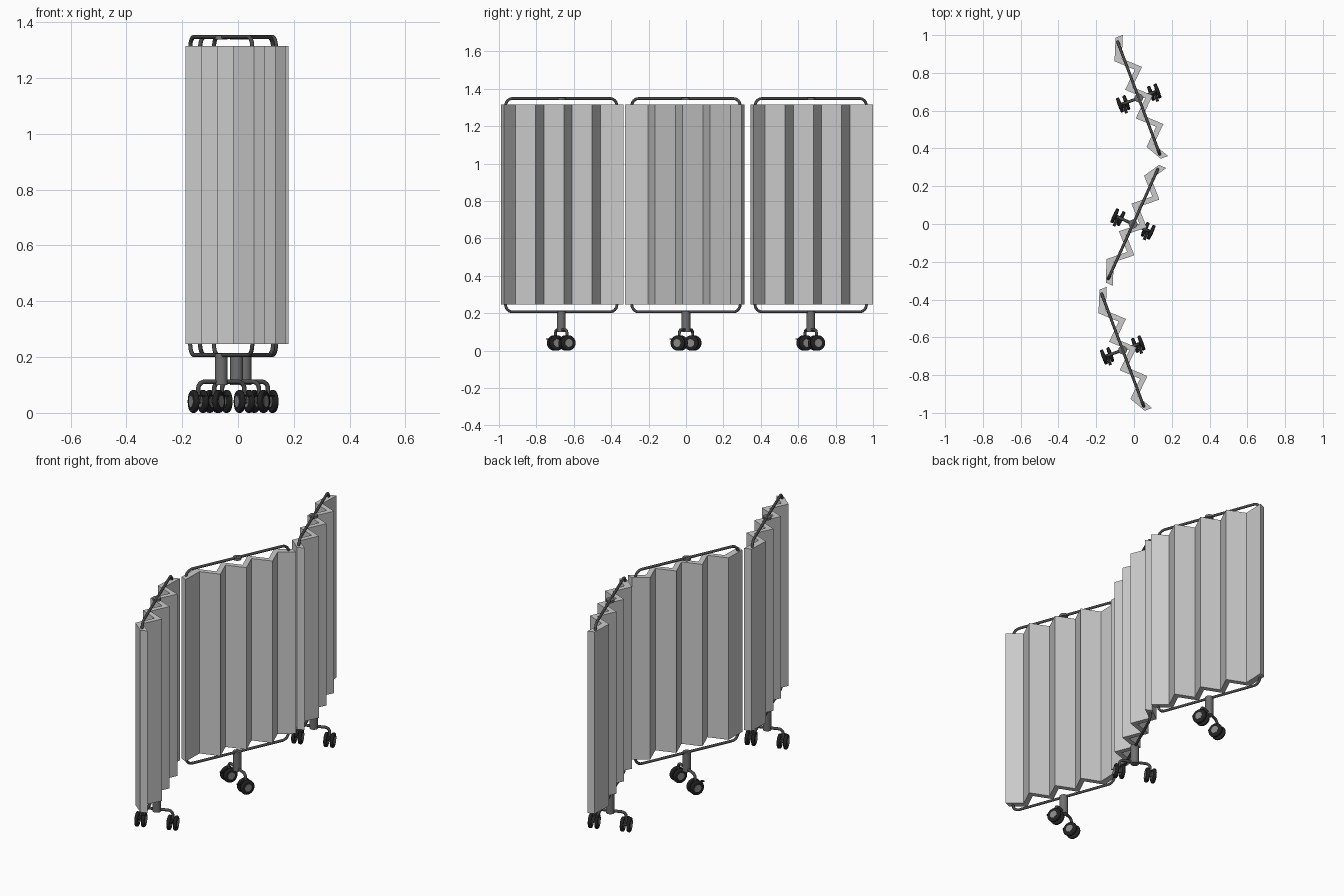
import bpy, bmesh, math
from mathutils import Vector, Matrix

if "Cube" in bpy.data.objects:
    bpy.data.objects.remove(bpy.data.objects["Cube"])


def material(name, v):
    m = bpy.data.materials.new(name)
    m.diffuse_color = (v, v, v, 1)
    m.use_nodes = True
    m.node_tree.nodes["Principled BSDF"].inputs["Base Color"].default_value = m.diffuse_color
    return m


DARK = material("dark_metal", 0.07)
STEEL = material("grey_metal", 0.16)
BLACK = material("rubber", 0.015)
HUB = material("hub_grey", 0.25)


def link(name, data, mat=None):
    ob = bpy.data.objects.new(name, data)
    bpy.context.collection.objects.link(ob)
    if mat:
        data.materials.append(mat)
    return ob


def mesh_from(bm, name, mat=None, smooth=False):
    bmesh.ops.recalc_face_normals(bm, faces=bm.faces)
    me = bpy.data.meshes.new(name)
    bm.to_mesh(me)
    bm.free()
    ob = link(name, me, mat)
    if smooth:
        bpy.ops.object.select_all(action='DESELECT')
        ob.select_set(True)
        bpy.context.view_layer.objects.active = ob
        bpy.ops.object.shade_smooth_by_angle(angle=math.radians(40))
    return ob


def cylinder(name, center, axis, r, depth, mat, bevel=0.0):
    bm = bmesh.new()
    rot = Vector((0, 0, 1)).rotation_difference(Vector(axis)).to_matrix().to_4x4()
    bmesh.ops.create_cone(bm, cap_ends=True, segments=28, radius1=r, radius2=r, depth=depth,
                          matrix=Matrix.Translation(center) @ rot)
    if bevel:
        rim = [e for e in bm.edges if any(len(f.verts) > 4 for f in e.link_faces)]
        bmesh.ops.bevel(bm, geom=rim, offset=bevel, segments=3, profile=0.5, affect='EDGES')
    return mesh_from(bm, name, mat, True)


def tube(name, pts, r, mat, cyclic=False):
    cu = bpy.data.curves.new(name, 'CURVE')
    cu.dimensions = '3D'
    cu.bevel_depth = r
    cu.bevel_resolution = 3
    cu.use_fill_caps = True
    sp = cu.splines.new('POLY')
    sp.points.add(len(pts) - 1)
    for p, q in zip(sp.points, pts):
        p.co = (*q, 1)
    sp.use_cyclic_u = cyclic
    sp.use_smooth = True
    return link(name, cu, mat)


def arc(cx, cz, r, a0, a1, n=6):
    return [(cx + r * math.cos(math.radians(a0 + (a1 - a0) * i / n)),
             cz + r * math.sin(math.radians(a0 + (a1 - a0) * i / n))) for i in range(n + 1)]


# pleat line in panel coordinates (along, across)
PLEATS = [(-.342, .038), (-.227, -.011), (-.148, .074), (-.066, -.011), (.013, .074),
          (.095, -.011), (.175, .074), (.257, -.011), (.342, .038)]
THICK = 0.041


def panel(tag, cx, cy, angle, flip):
    a = math.radians(angle)
    u = Vector((math.sin(a), flip * math.cos(a), 0))
    n = Vector((math.cos(a), -flip * math.sin(a), 0))
    c = Vector((cx, cy, 0))

    def P(s, t, z):
        return c + u * s + n * t + Vector((0, 0, z))

    # pleated curtain
    bm = bmesh.new()
    rings = [[bm.verts.new(P(s, t - o, z)) for o, z in
              ((0, .247), (0, 1.315), (THICK, 1.315), (THICK, .247))] for s, t in PLEATS]
    for r0, r1 in zip(rings, rings[1:]):
        for i in range(4):
            j = (i + 1) % 4
            bm.faces.new((r0[i], r0[j], r1[j], r1[i]))
    bm.faces.new(rings[0])
    bm.faces.new(rings[-1][::-1])
    mesh_from(bm, "curtain_" + tag)

    # rounded wire frame
    w, lo, hi, r = .318, .207, 1.348, .04
    loop = (arc(w - r, hi - r, r, 90, 0) + arc(w - r, lo + r, r, 0, -90)
            + arc(r - w, lo + r, r, -90, -180) + arc(r - w, hi - r, r, 180, 90))
    tube("frame_" + tag, [P(s, 0, z) for s, z in loop], .0075, DARK, True)

    # top clamp and bottom post
    cylinder("clamp_" + tag, P(0, 0, 1.346), (0, 0, 1), .023, .014, STEEL)
    cylinder("post_" + tag, P(0, 0, .156), (0, 0, 1), .023, .112, STEEL)

    # two twin-wheel casters on bent arms
    for side, sg in (("a", -1), ("b", 1)):
        path = [(0, .112)] + arc(.063, .087, .025, 90, 0) + [(.088, .041)]
        tube(f"caster_arm_{tag}_{side}", [P(0, sg * t, z) for t, z in path], .008, DARK)
        mid = sg * .088
        cylinder(f"axle_{tag}_{side}", P(0, mid, .042), n, .009, .05, DARK)
        for k in (-1, 1):
            nm = f"{tag}_{side}_{'inner' if k * sg < 0 else 'outer'}"
            cylinder("wheel_" + nm, P(0, mid + k * .018, .041), n, .041, .018, BLACK, .006)
            cylinder("hub_" + nm, P(0, mid + k * .018, .041), n, .021, .021, HUB)
        # brake pedal
        bm = bmesh.new()
        d = flip * -1
        bmesh.ops.create_cube(bm, size=1)
        for v in bm.verts:
            x, y, z = v.co
            v.co = P(-flip * (.030 + .045 * x), mid + .016 * y, .062 + .006 * z) \
                if flip > 0 else P(.030 + .045 * x, mid + .016 * y, .062 + .006 * z)
        mesh_from(bm, f"brake_pedal_{tag}_{side}", BLACK)


panel("rear", .025, .667, 20.5, -1)
panel("middle", -.005, 0, 24.3, 1)
panel("front", -.06, -.667, 20.5, -1)
